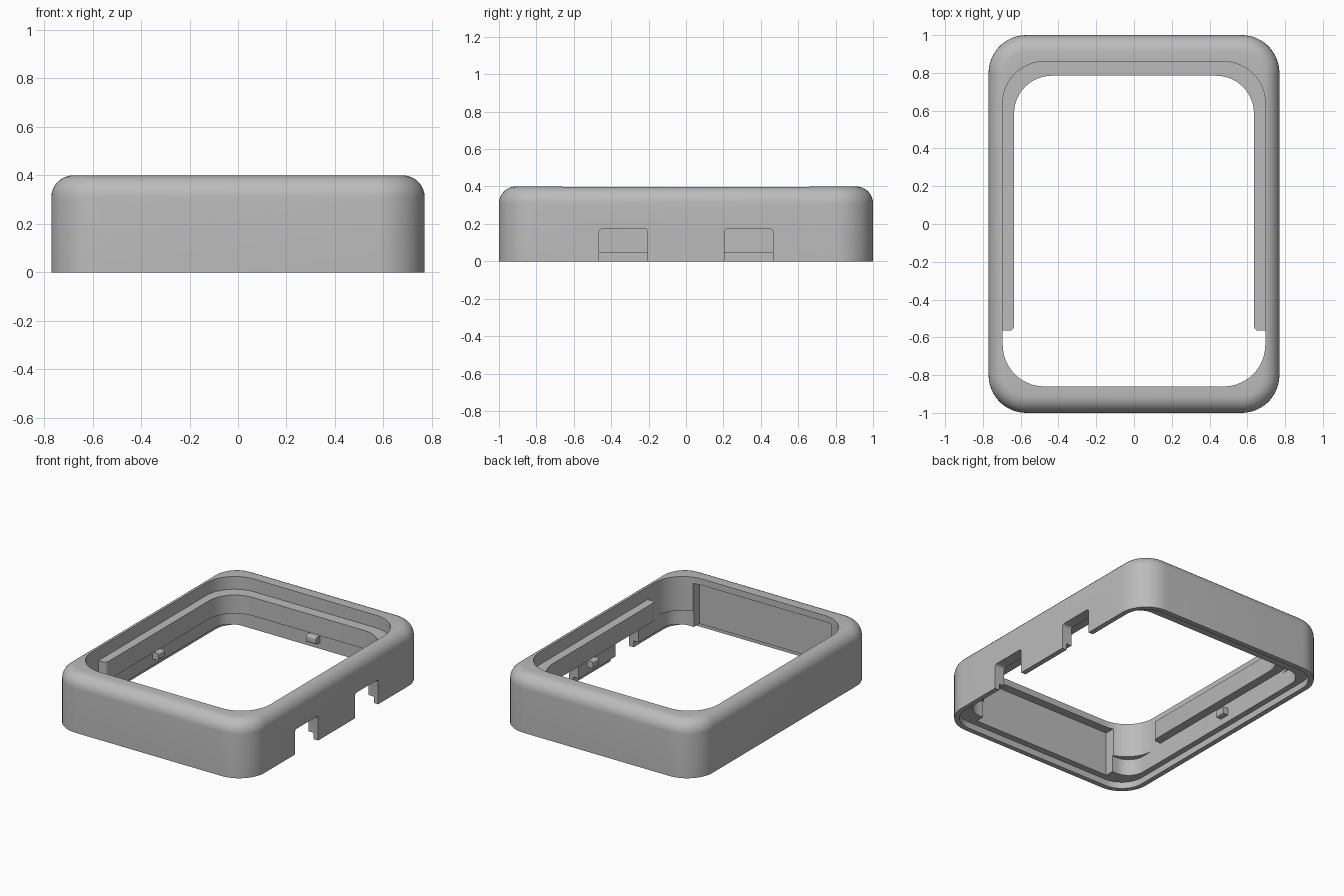
import bpy, bmesh
from math import sin, cos, pi
from mathutils import Vector

if "Cube" in bpy.data.objects:
    bpy.data.objects.remove(bpy.data.objects["Cube"])

grey = bpy.data.materials.new("plain grey")
COLOUR = (0.5, 0.5, 0.5, 1)
grey.diffuse_color = COLOUR
grey.use_nodes = True
grey.node_tree.nodes["Principled BSDF"].inputs["Base Color"].default_value = COLOUR


def make_object(name, bm):
    bmesh.ops.recalc_face_normals(bm, faces=bm.faces)
    mesh = bpy.data.meshes.new(name)
    bm.to_mesh(mesh)
    bm.free()
    obj = bpy.data.objects.new(name, mesh)
    mesh.materials.append(grey)
    bpy.context.collection.objects.link(obj)
    return obj


def outline(hx, y0, y1, r, steps=12):
    """Rounded rectangle, counter-clockwise."""
    corners = [(hx - r, y1 - r), (r - hx, y1 - r), (r - hx, y0 + r), (hx - r, y0 + r)]
    return [(cx + r * cos((q + i / steps) * pi / 2), cy + r * sin((q + i / steps) * pi / 2))
            for q, (cx, cy) in enumerate(corners) for i in range(steps + 1)]


def rounded_block(name, hx, y0, y1, r, levels):
    """Stack of rounded rectangles; levels are (height, inset) pairs."""
    bm = bmesh.new()
    rings = [[bm.verts.new((x, y, z)) for x, y in outline(hx - d, y0 + d, y1 - d, r - d)]
             for z, d in levels]
    n = len(rings[0])
    for a, b in zip(rings, rings[1:]):
        for i in range(n):
            j = (i + 1) % n
            bm.faces.new((a[i], a[j], b[j], b[i]))
    bm.faces.new(rings[0])
    bm.faces.new(rings[-1])
    return make_object(name, bm)


def box(name, low, high, bevel=0, axis=0):
    """Box between two corners, with the edges along one axis rounded."""
    low, high = Vector(low), Vector(high)
    bm = bmesh.new()
    bmesh.ops.create_cube(bm, size=1)
    for v in bm.verts:
        v.co = (low + high) / 2 + v.co * (high - low)
    if bevel:
        edges = [e for e in bm.edges if abs((e.verts[0].co - e.verts[1].co)[axis]) > 1e-4]
        bmesh.ops.bevel(bm, geom=edges, offset=bevel, segments=4, profile=0.5, affect='EDGES')
    return make_object(name, bm)


def cut(target, *cutters):
    for cutter in cutters:
        mod = target.modifiers.new("cut", 'BOOLEAN')
        mod.operation, mod.solver, mod.object = 'DIFFERENCE', 'EXACT', cutter
        bpy.context.view_layer.objects.active = target
        bpy.ops.object.modifier_apply(modifier=mod.name)
        bpy.data.objects.remove(cutter)


# Outer shell with a rounded top edge
H, R = 0.4, 0.09
fillet = [(H - R + R * sin(i * pi / 16), R - R * cos(i * pi / 16)) for i in range(9)]
shell = rounded_block("outer_shell", 0.77, -1, 1, 0.2, [(0, 0)] + fillet)

# Opening, squarer lower cavity, step in the bottom rim, recess in the front wall
cut(shell,
    rounded_block("opening", 0.695, -0.86, 0.86, 0.22, [(-0.1, 0), (0.5, 0)]),
    rounded_block("lower_cavity", 0.694, -0.859, 0.859, 0.12, [(-0.1, 0), (0.16, 0)]),
    rounded_block("rim_step", 0.735, -0.965, 0.965, 0.165, [(-0.1, 0), (0.045, 0)]),
    box("front_recess", (-0.54, -0.92, -0.1), (0.54, -0.7, 0.355)))

# Two cable notches in one side wall
for y in (-0.335, 0.335):
    cut(shell, box("notch", (0.6, y - 0.13, -0.1), (0.9, y + 0.13, 0.175), 0.02, 0))

# Inner ledge along the sides and back, ending short of the front
ledge = rounded_block("inner_ledge", 0.697, -0.862, 0.862, 0.22, [(0.18, 0), (0.31, 0)])
cut(ledge,
    rounded_block("ledge_hole", 0.635, -0.96, 0.785, 0.2, [(0, 0), (0.5, 0)]),
    box("front_gap", (-0.9, -1.2, 0), (0.9, -0.565, 0.5)))

# Round the inner corners at the ledge ends
bm = bmesh.new()
bm.from_mesh(ledge.data)
ends = [e for e in bm.edges if all(abs(v.co.y + 0.565) < 1e-3 and abs(v.co.x) < 0.64
                                   for v in e.verts)]
bmesh.ops.bevel(bm, geom=ends, offset=0.025, segments=4, profile=0.5, affect='EDGES')
bm.to_mesh(ledge.data)
bm.free()

# Small snap hooks under the ledge
hooks = [box(f"{name}_hook", (min(s * 0.7, s * 0.65), 0.04, 0.09),
             (max(s * 0.7, s * 0.65), 0.11, 0.14), 0.01, 1)
         for name, s in (("left", 1), ("right", -1))]
hooks.append(box("back_hook", (-0.04, 0.815, 0.09), (0.04, 0.865, 0.14), 0.01, 0))

# Smooth rounded areas and keep the edges crisp
bpy.ops.object.select_all(action='DESELECT')
for obj in [shell, ledge] + hooks:
    obj.select_set(True)
bpy.context.view_layer.objects.active = shell
bpy.ops.object.shade_smooth_by_angle(angle=pi / 6)
